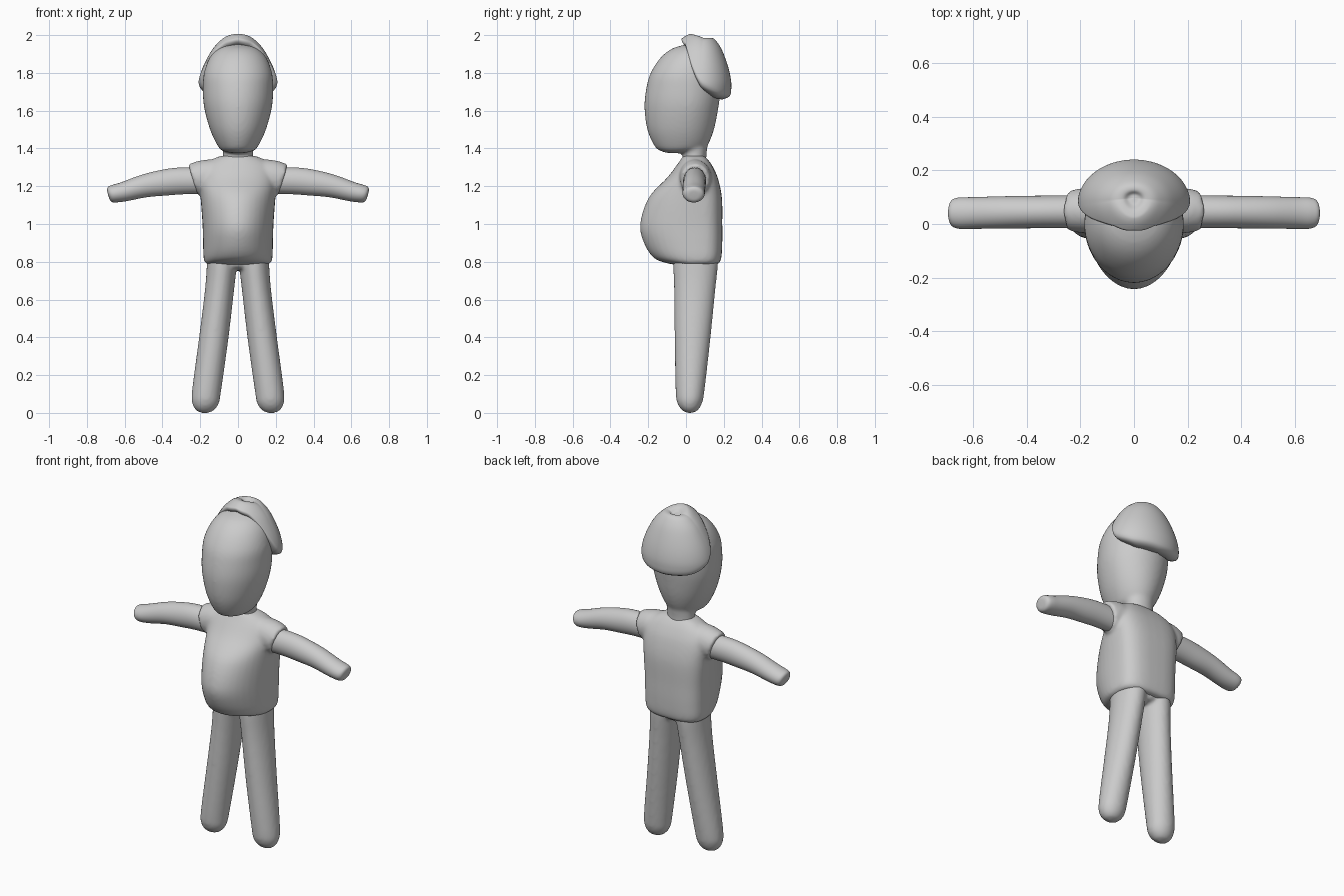
import bpy, bmesh, math
from mathutils import Vector

if "Cube" in bpy.data.objects:
    bpy.data.objects.remove(bpy.data.objects["Cube"])

skin = bpy.data.materials.new("plain_grey")
skin.diffuse_color = (0.6, 0.6, 0.6, 1)
skin.use_nodes = True
skin.node_tree.nodes["Principled BSDF"].inputs["Base Color"].default_value = skin.diffuse_color
SEG = 40


def spline(rows, steps=5):
    """Catmull-Rom interpolation of rows of numbers."""
    out = []
    for i in range(len(rows) - 1):
        p = [rows[max(i - 1, 0)], rows[i], rows[i + 1], rows[min(i + 2, len(rows) - 1)]]
        for k in range(steps):
            t = k / steps
            out.append([0.5 * (2 * b + (c - a) * t + (2 * a - 5 * b + 4 * c - d) * t * t
                               + (3 * b - a - 3 * c + d) * t ** 3) for a, b, c, d in zip(*p)])
    return out + [list(rows[-1])]


def skin_rings(name, rings):
    """Join rings of points into a closed smooth solid."""
    bm = bmesh.new()
    loops = [[bm.verts.new(p) for p in r] for r in rings]
    n = len(loops[0])
    for a, b in zip(loops, loops[1:]):
        for i in range(n):
            bm.faces.new((a[i], a[(i + 1) % n], b[(i + 1) % n], b[i]))
    bm.faces.new(loops[0])
    bm.faces.new(loops[-1])
    bmesh.ops.recalc_face_normals(bm, faces=bm.faces)
    for f in bm.faces:
        f.smooth = True
    me = bpy.data.meshes.new(name)
    bm.to_mesh(me)
    bm.free()
    me.materials.append(skin)
    ob = bpy.data.objects.new(name, me)
    bpy.context.collection.objects.link(ob)
    return ob


def upright(name, rows, cx=None, n_back=2.0):
    """Rows: z, centre x, centre y, half width, front y, back y."""
    rings = []
    for z, cx, cy, rx, yf, yb in spline(rows):
        ring = []
        for i in range(SEG):
            a = 2 * math.pi * i / SEG
            c, s = math.cos(a), math.sin(a)
            e = 2 / n_back if s > 0 else 1
            x = math.copysign(abs(c) ** e, c) * rx
            y = abs(s) ** e * (yb - cy) if s > 0 else s * (cy - yf)
            ring.append((cx + x, cy + y, z))
        rings.append(ring)
    return skin_rings(name, rings)


def sideways(name, rows, side, tilt=0.3):
    """Rows: x, centre z, half height, front y, back y."""
    rings = []
    for x, zc, rz, y0, y1 in spline(rows):
        ring = []
        for i in range(SEG):
            a = 2 * math.pi * i / SEG
            dz = rz * math.sin(a)
            ring.append((side * (x + tilt * dz), (y0 + y1) / 2 + (y1 - y0) / 2 * math.cos(a), zc + dz))
        rings.append(ring)
    return skin_rings(name, rings)


def fuse(name, parts, smooth):
    """Blend overlapping solids into one soft skin."""
    bpy.ops.object.select_all(action='DESELECT')
    for p in parts:
        p.select_set(True)
    bpy.context.view_layer.objects.active = parts[0]
    bpy.ops.object.join()
    ob = parts[0]
    ob.name = name
    m = ob.modifiers.new("blend", 'REMESH')
    m.mode = 'VOXEL'
    m.voxel_size = 0.01
    m.use_smooth_shade = True
    s = ob.modifiers.new("soften", 'SMOOTH')
    s.factor = 0.5
    s.iterations = smooth


# head and neck
head = upright("head", [
    (1.375, 0, -.06, .02, -.09, -.02), (1.385, 0, -.04, .075, -.13, .06),
    (1.41, 0, -.02, .105, -.165, .11), (1.5, 0, -.01, .148, -.205, .148),
    (1.62, 0, 0, .18, -.22, .172), (1.72, 0, 0, .186, -.21, .185),
    (1.8, 0, 0, .18, -.187, .19), (1.88, 0, .02, .15, -.135, .17),
    (1.93, 0, .03, .10, -.07, .13), (1.955, 0, .05, .03, .02, .08)])
neck = upright("neck", [
    (1.28, 0, .045, .085, -.02, .11), (1.36, 0, .045, .08, -.018, .108),
    (1.46, 0, .045, .085, -.02, .12)])
fuse("head", [head, neck], 8)

# shirt with short sleeves
shirt = upright("shirt", [
    (.785, 0, .05, .12, -.05, .14), (.79, 0, .05, .168, -.09, .172),
    (.82, 0, .06, .182, -.17, .187), (.9, 0, .06, .185, -.223, .192),
    (1.0, 0, .06, .188, -.243, .192), (1.14, 0, .06, .198, -.197, .19),
    (1.245, 0, .05, .205, -.10, .168), (1.31, 0, .045, .18, -.05, .138),
    (1.35, 0, .045, .12, -.022, .108), (1.362, 0, .045, .08, -.015, .09)], n_back=3)
sleeves = [sideways("sleeve", [
    (.06, 1.25, .095, -.04, .13), (.17, 1.247, .09, -.035, .135),
    (.24, 1.235, .08, -.028, .125)], s) for s in (1, -1)]
fuse("shirt", [shirt] + sleeves, 8)

# arms
for s, label in ((1, "left_arm"), (-1, "right_arm")):
    sideways(label, [
        (.15, 1.23, .07, -.015, .108), (.30, 1.228, .07, -.015, .106),
        (.40, 1.217, .066, -.016, .105), (.50, 1.2, .058, -.017, .103),
        (.60, 1.172, .05, -.018, .1), (.65, 1.161, .046, -.018, .099),
        (.675, 1.156, .041, -.01, .092), (.685, 1.153, .028, .008, .075),
        (.687, 1.152, .008, .035, .05)], s)

# legs joined at the hips
legs = [upright("leg", [
    (.0, s * .175, .02, .015, .01, .03), (.012, s * .175, .02, .045, -.018, .06),
    (.05, s * .172, .02, .07, -.045, .084), (.12, s * .166, .025, .077, -.055, .098),
    (.4, s * .128, .035, .078, -.06, .13), (.65, s * .098, .05, .077, -.063, .155),
    (.8, s * .084, .055, .08, -.068, .17), (.88, s * .08, .055, .08, -.06, .16)]) for s in (1, -1)]
hips = upright("hips", [
    (.76, 0, .055, .05, -.01, .11), (.78, 0, .055, .10, -.05, .15),
    (.87, 0, .055, .15, -.06, .16)])
fuse("legs", legs + [hips], 6)

# hair cap: crown profile (radius share, height) swept round, rim varying with angle
crown = spline([(.01, 1.973), (.10, 1.973), (.20, 1.985), (.34, 1.982), (.48, 1.962), (.65, 1.922),
                (.82, 1.86), (.94, 1.80), (1.0, 1.745), (.99, 1.70)], 6)
RIM = [(0, 1.0), (50, .97), (80, .90), (92, .86), (104, .74), (120, .60), (140, .50), (180, .455)]


def rim_share(deg):
    for (a, u), (b, v) in zip(RIM, RIM[1:]):
        if deg <= b:
            t = (deg - a) / (b - a)
            return u + (v - u) * t
    return RIM[-1][1]


def crown_point(phi, t, inset=0.0):
    i = t * (len(crown) - 1)
    k = min(int(i), len(crown) - 2)
    f, z = [p + (q - p) * (i - k) for p, q in zip(crown[k], crown[k + 1])]
    front = max(0, -math.cos(phi))
    z += .022 * front * min(1, f / .3)
    ry = .165 + .055 * front
    f = max(f - inset, 0.005)
    return Vector((.21 * f * math.sin(phi), .075 + .022 * (1 - f) + ry * f * math.cos(phi), z - inset * .12))


N = 96
phis = [2 * math.pi * i / N for i in range(N)]
rims = [rim_share(abs((math.degrees(p) + 180) % 360 - 180)) for p in phis]
for _ in range(3):
    rims = [(rims[i - 1] + 2 * rims[i] + rims[(i + 1) % N]) / 4 for i in range(N)]
rings = [[crown_point(p, r * k / 32) for p, r in zip(phis, rims)] for k in range(33)]
# rounded lip turned in under the hair
for drop, inset in ((.012, .02), (.018, .06), (.016, .14), (.0, .35)):
    ring = []
    for p, r in zip(phis, rims):
        q = crown_point(p, r, inset)
        q.z -= drop
        ring.append(q)
    rings.append(ring)
skin_rings("hair", rings)
